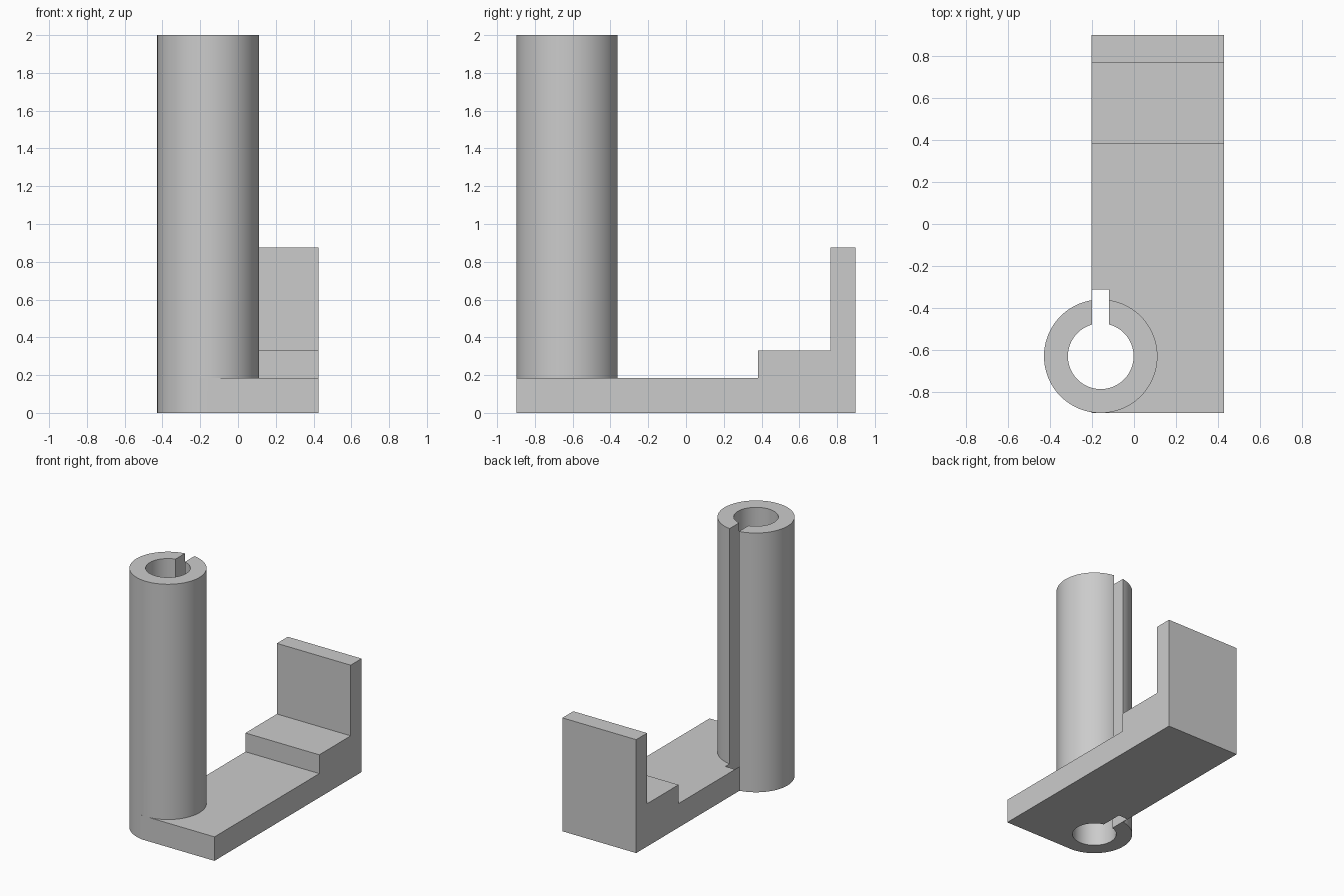
import bpy
import bmesh
from math import radians

cube = bpy.data.objects.get("Cube")
if cube:
    bpy.data.objects.remove(cube, do_unlink=True)

GREY = (0.6, 0.6, 0.6, 1.0)
grey = bpy.data.materials.new("plain grey")
grey.use_nodes = True
grey.diffuse_color = GREY
grey.node_tree.nodes["Principled BSDF"].inputs["Base Color"].default_value = GREY

POST_X, POST_Y = -0.158, -0.628
LEFT, RIGHT = -0.203, 0.427
FRONT, BACK = -0.897, 0.897


def finish(name, bm):
    bmesh.ops.recalc_face_normals(bm, faces=bm.faces)
    mesh = bpy.data.meshes.new(name)
    bm.to_mesh(mesh)
    bm.free()
    mesh.materials.append(grey)
    obj = bpy.data.objects.new(name, mesh)
    bpy.context.collection.objects.link(obj)
    return obj


def side_extrusion(name, profile, x0, x1):
    """Extrude a (y, z) outline along x."""
    bm = bmesh.new()
    face = bm.faces.new([bm.verts.new((x0, y, z)) for y, z in profile])
    new = bmesh.ops.extrude_face_region(bm, geom=[face])["geom"]
    verts = [v for v in new if isinstance(v, bmesh.types.BMVert)]
    bmesh.ops.translate(bm, verts=verts, vec=(x1 - x0, 0, 0))
    return finish(name, bm)


def upright_cylinder(name, radius, z0, z1):
    bm = bmesh.new()
    bmesh.ops.create_cone(bm, cap_ends=True, segments=96, radius1=radius,
                          radius2=radius, depth=z1 - z0)
    bmesh.ops.translate(bm, verts=bm.verts, vec=(POST_X, POST_Y, (z0 + z1) / 2))
    return finish(name, bm)


def combine(target, tool, operation):
    tool.hide_render = True
    mod = target.modifiers.new(operation.lower(), "BOOLEAN")
    mod.operation = operation
    mod.solver = "EXACT"
    mod.object = tool
    bpy.context.view_layer.objects.active = target
    bpy.ops.object.modifier_apply(modifier=mod.name)
    bpy.data.objects.remove(tool, do_unlink=True)


# Stepped base with its upright back plate
bracket = side_extrusion("slotted_post_bracket", [
    (FRONT, 0), (BACK, 0), (BACK, 0.875), (0.764, 0.875),
    (0.764, 0.33), (0.381, 0.33), (0.381, 0.185), (FRONT, 0.185)], LEFT, RIGHT)

# Tall round post
combine(bracket, upright_cylinder("post", 0.2695, 0, 2), "UNION")

# Bore and keyway through the full height
combine(bracket, upright_cylinder("bore", 0.156, -0.1, 2.1), "DIFFERENCE")
slot = side_extrusion("slot", [(POST_Y, -0.1), (-0.31, -0.1), (-0.31, 2.1),
                               (POST_Y, 2.1)], -0.199, -0.119)
combine(bracket, slot, "DIFFERENCE")

# Smooth round walls, crisp edges
bpy.ops.object.select_all(action="DESELECT")
bracket.select_set(True)
bpy.context.view_layer.objects.active = bracket
bpy.ops.object.shade_smooth_by_angle(angle=radians(30))
